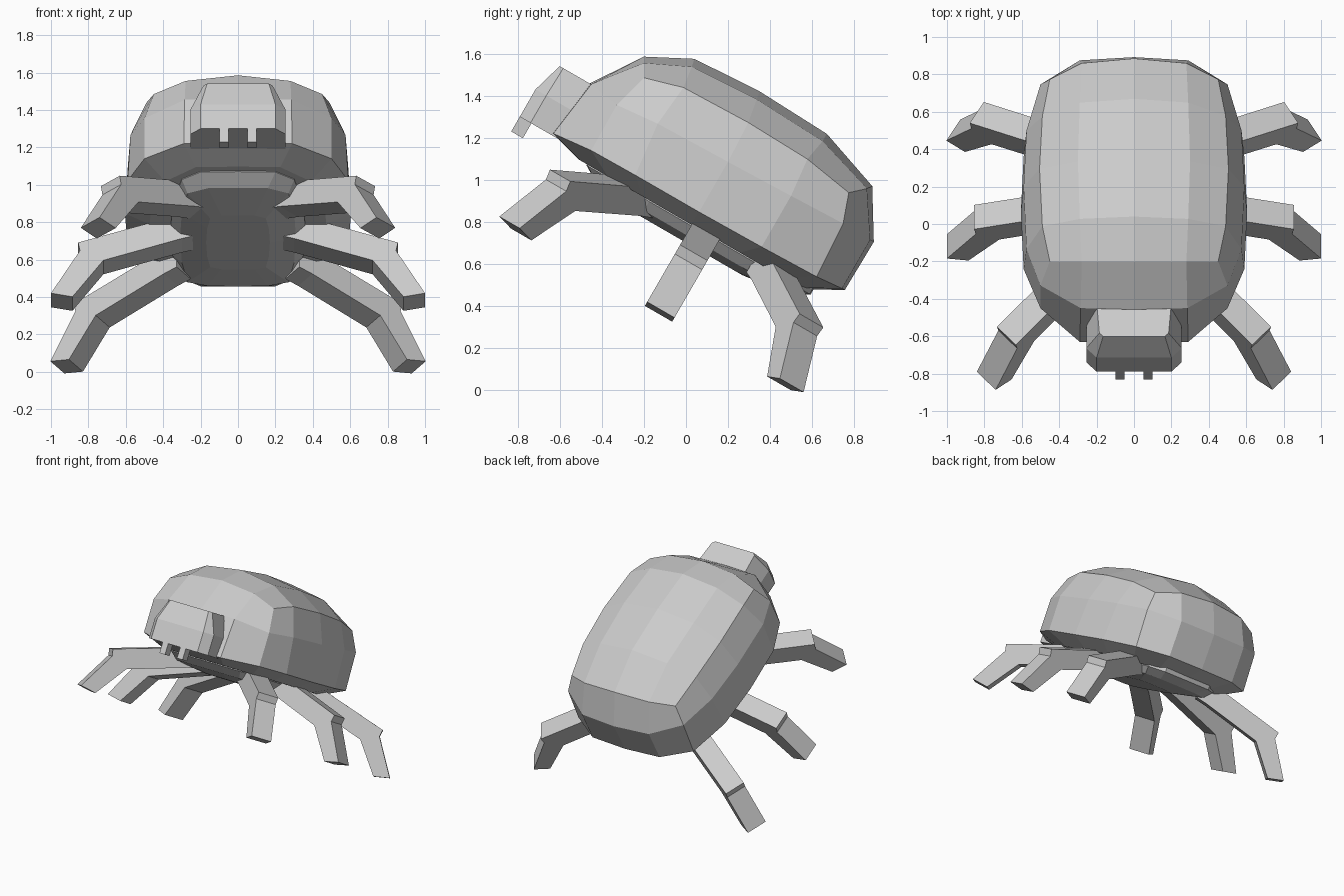
import bpy, bmesh, math
from mathutils import Matrix, Vector

cube = bpy.data.objects.get("Cube")
if cube:
    bpy.data.objects.remove(cube)

grey = bpy.data.materials.new("plain grey")
grey.use_nodes = True
grey.diffuse_color = (0.6, 0.6, 0.6, 1)
grey.node_tree.nodes["Principled BSDF"].inputs["Base Color"].default_value = (0.6, 0.6, 0.6, 1)

# The whole creature is designed level (x, length, height), then pitched nose-up
PITCH = Matrix.Rotation(math.radians(-30), 3, 'X')


def build(name, faces, mirrored=True):
    """Make a closed flat-shaded part from face outlines, optionally adding the other half."""
    bm = bmesh.new()
    sides = (1, -1) if mirrored else (1,)
    for s in sides:
        for face in faces:
            bm.faces.new([bm.verts.new(PITCH @ Vector((s * x, u, w))) for x, u, w in face])
    bmesh.ops.remove_doubles(bm, verts=bm.verts, dist=0.0005)
    bmesh.ops.recalc_face_normals(bm, faces=bm.faces)
    mesh = bpy.data.meshes.new(name)
    bm.to_mesh(mesh)
    bm.free()
    mesh.materials.append(grey)
    obj = bpy.data.objects.new(name, mesh)
    bpy.context.collection.objects.link(obj)
    return obj


def strips(rows):
    """Quads between neighbouring rows of points."""
    return [[a[i], a[i + 1], b[i + 1], b[i]]
            for a, b in zip(rows, rows[1:]) for i in range(len(a) - 1)]


def level(points, w):
    return [(x, u, w) for x, u in points]


def shrink(ring, k, centre, w):
    return [(x * k, centre + (u - centre) * k, w) for x, u, _ in ring]


# Shell: domed top patch (half), then side rings running from nose to tail
top = [
    [(0, -.966, 1.273), (.28, -.951, 1.247), (.45, -.916, 1.186)],
    [(0, -.753, 1.384), (.29, -.745, 1.345), (.49, -.73, 1.24)],
    [(0, -.407, 1.405), (.30, -.40, 1.365), (.505, -.38, 1.25)],
    [(0, -.03, 1.39), (.29, -.03, 1.35), (.49, -.05, 1.24)],
    [(0, .281, 1.283), (.28, .265, 1.26), (.45, .20, 1.20)],
]
border = top[0] + [row[2] for row in top[1:4]] + top[4][::-1]
middle = [(0, -1.125, 1.035), (.285, -1.117, 1.035), (.50, -.963, 1.01),
          (.575, -.75, 1.03), (.59, -.37, 1.04), (.575, -.03, 1.05),
          (.50, .25, 1.06), (.29, .40, 1.057), (0, .42, 1.057)]
rim = [(0, -1.165, .742), (.29, -1.156, .742), (.50, -.96, .762),
       (.59, -.72, .765), (.605, -.37, .765), (.59, -.03, .77),
       (.50, .267, .778), (.29, .40, .79), (0, .415, .79)]
under = shrink(rim, .78, -.375, .695)
build("shell", strips(top) + strips([border, middle, rim, under]) + [under])

# Belly: shallow rounded slab below the shell
wide = [(0, -.945), (.2, -.94), (.3, -.86), (.35, -.6), (.36, -.33),
        (.35, -.05), (.3, .2), (.2, .28), (0, .285)]
narrow = [(0, -.86), (.16, -.855), (.27, -.8), (.3, -.6), (.31, -.33),
          (.3, -.06), (.27, .15), (.16, .19), (0, .195)]
belly = [level(wide, .75), level(wide, .69), level(narrow, .64)]
belly.append(shrink(belly[2], .55, -.33, .608))
build("belly", strips(belly) + [belly[0], belly[-1]])

# Head: box with chamfered front corners and a narrower top
jaw = [(0, -1.334), (.2, -1.334), (.255, -1.275), (.255, -1.08), (0, -1.08)]
crown = [(0, -1.29), (.165, -1.29), (.185, -1.27), (.2, -1.08), (0, -1.08)]
head = [level(jaw, .731), level(jaw, .881), level(crown, 1.034)]
build("head", strips(head) + [head[0], head[-1]])


def prism(name, profile, half, place):
    """Extrude a side profile of (reach, height) by +-half, placed by a function."""
    a = [place(r, -half, w) for r, w in profile]
    b = [place(r, half, w) for r, w in profile]
    build(name, strips([a + a[:1], b + b[:1]]) + [a, b], mirrored=False)


# Mandibles
tooth = [(-1.334, .65), (-1.27, .65), (-1.27, .76), (-1.334, .76)]
for side, s in (("left", 1), ("right", -1)):
    prism(side + "_mandible", tooth, .024, lambda r, t, w: (s * .076 + t, r, w))

# Legs: one bent profile with a knee step, swung to three angles
leg = [(.22, .76), (.30, .76), (.855, .585), (.845, .535), (1.0, .272),
       (.885, .25), (.72, .475), (.30, .61), (.22, .63)]
for row, root_x, root_u, degrees in (("front", .047, -.456, -42),
                                     ("middle", 0, -.295, 0),
                                     ("rear", .10, -.077, 30)):
    c, n = math.cos(math.radians(degrees)), math.sin(math.radians(degrees))
    for side, s in (("left", 1), ("right", -1)):
        prism(f"{row}_{side}_leg", leg, .075,
              lambda r, t, w: (s * (root_x + r * c - t * n), root_u + r * n + t * c, w))
